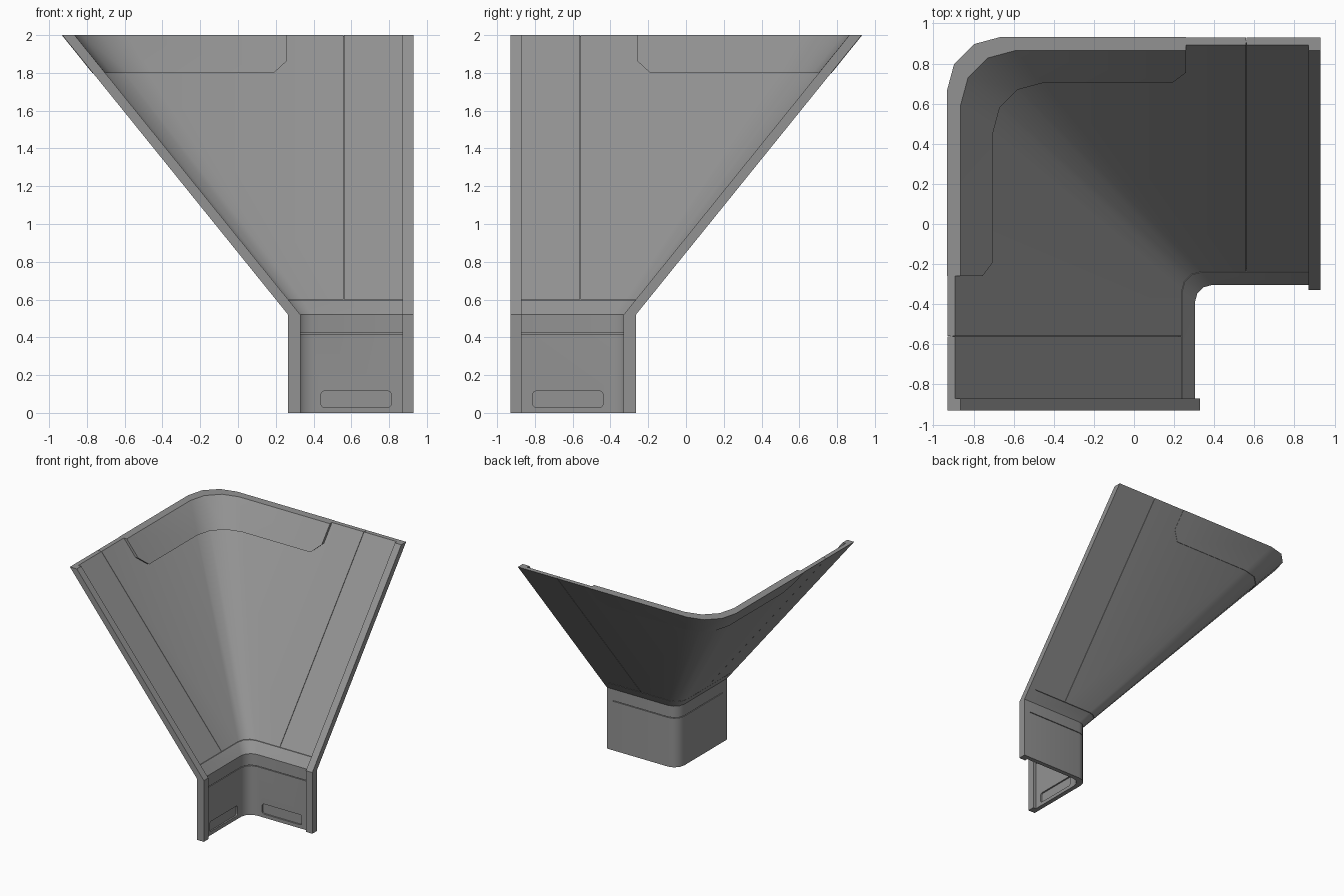
import bpy, bmesh
from math import sin, cos, radians
from mathutils import Matrix, Vector

cube = bpy.data.objects.get("Cube")
if cube:
    bpy.data.objects.remove(cube, do_unlink=True)

grey = bpy.data.materials.new("panel grey")
grey.use_nodes = True
grey.diffuse_color = (0.29, 0.29, 0.29, 1)
grey.node_tree.nodes["Principled BSDF"].inputs["Base Color"].default_value = (0.29, 0.29, 0.29, 1)

HALF, BASE, BEND, TOP = 0.93, 0.265, 0.52, 2.0
GAP = 0.003      # half width of a seam
SKIN = 0.038     # wall thickness


def point(col, z, d):
    """Point on the corner wall: column, height, depth inward from the outside."""
    t = max(0, (z - BEND) / (TOP - BEND))
    a = BASE + (-HALF - BASE) * t + d
    r = 0.09 + 0.18 * t
    kind, v = col
    if kind == "x":
        return Vector((v, -a, z))
    if kind == "y":
        return Vector((a, -v, z))
    ang = radians(v)
    return Vector((a + r - r * sin(ang), -a - r + r * cos(ang), z))


def both_arms(*xs):
    """Columns along one arm, round the corner and back along the other arm."""
    return ([("x", v) for v in xs] + [("c", k) for k in (0, 30, 60, 90)]
            + [("y", v) for v in reversed(xs)])


def finish(bm, name):
    bmesh.ops.recalc_face_normals(bm, faces=bm.faces)
    mesh = bpy.data.meshes.new(name)
    bm.to_mesh(mesh)
    bm.free()
    mesh.materials.append(grey)
    ob = bpy.data.objects.new(name, mesh)
    bpy.context.collection.objects.link(ob)
    return ob


def sheet(name, cols, rows, d_out, d_in, low=None):
    """Closed slab following the wall; low may raise the bottom edge per column."""
    bm = bmesh.new()
    grid = []
    for col in cols:
        zs = [low(col)] + rows[1:] if low else rows
        grid.append([[bm.verts.new(point(col, z, d)) for z in zs] for d in (d_out, d_in)])
    n = len(rows)
    for (o1, i1), (o2, i2) in zip(grid, grid[1:]):
        for k in range(n - 1):
            bm.faces.new((o1[k], o1[k + 1], o2[k + 1], o2[k]))
            bm.faces.new((i1[k], i2[k], i2[k + 1], i1[k + 1]))
        for k in (0, n - 1):
            bm.faces.new((o1[k], o2[k], i2[k], i1[k]))
    for o, i in (grid[0], grid[-1]):
        for k in range(n - 1):
            bm.faces.new((o[k], i[k], i[k + 1], o[k + 1]))
    return finish(bm, name)


def slot_cutter(name, centre, size, axis):
    """Box with its four edges along the given axis rounded."""
    bm = bmesh.new()
    bmesh.ops.create_cube(bm, size=1, matrix=Matrix.Translation(centre) @ Matrix.Diagonal((*size, 1)))
    edges = [e for e in bm.edges
             if abs((e.verts[0].co - e.verts[1].co).normalized()[axis]) > 0.9]
    bmesh.ops.bevel(bm, geom=edges, offset=0.015, segments=3, profile=0.5, affect="EDGES")
    return finish(bm, name)


# Thin core that closes the seams between the skin panels
parts = [sheet("wall_core", both_arms(0.9), [0.004, BEND, 1.996], 0.012, 0.022)]

# Lower wall, bend band and sloped corner panel
lower = sheet("lower_wall", both_arms(0.87), [0, 0.42 - GAP], 0, SKIN)
parts += [
    lower,
    sheet("bend_band", both_arms(0.87), [0.42 + GAP, BEND, 0.6 - GAP / 2], 0, SKIN),
    sheet("sloped_corner_panel", both_arms(0.56 - GAP / 2), [0.6 + GAP / 2, TOP], 0, SKIN),
]

# Side panels and thick end flanges on each arm
for side, kind in (("left", "x"), ("right", "y")):
    parts.append(sheet(side + "_side_panel", [(kind, 0.87), (kind, 0.56 + GAP / 2)],
                       [0.6 + GAP / 2, TOP], 0, SKIN))
    parts.append(sheet(side + "_end_flange", [(kind, HALF), (kind, 0.87)],
                       [0, BEND, TOP], 0, 0.065))

# Raised rim plate with chamfered lower corners
parts.append(sheet("rim_plate", both_arms(0.26, 0.19), [1.8, TOP], -0.003, 0.066,
                   low=lambda c: 1.865 if c[1] == 0.26 else 1.8))

# Recessed slots in the lower wall
face = BASE + SKIN
for centre, size, axis in (((0.625, -face, 0.0725), (0.37, 0.026, 0.085), 1),
                           ((face, -0.625, 0.0725), (0.026, 0.37, 0.085), 0)):
    cutter = slot_cutter("slot_cutter", Vector(centre), size, axis)
    cutter.hide_render = True
    mod = lower.modifiers.new("slot", "BOOLEAN")
    mod.operation, mod.solver, mod.object = "DIFFERENCE", "EXACT", cutter
    bpy.context.view_layer.update()
    cut = bpy.data.meshes.new_from_object(lower.evaluated_get(bpy.context.evaluated_depsgraph_get()))
    lower.modifiers.clear()
    lower.data = cut
    bpy.data.objects.remove(cutter, do_unlink=True)

# Smooth the rounded corner, keep the folds sharp
bpy.ops.object.select_all(action="DESELECT")
for ob in parts:
    ob.select_set(True)
bpy.context.view_layer.objects.active = lower
bpy.ops.object.shade_smooth_by_angle(angle=radians(35))
